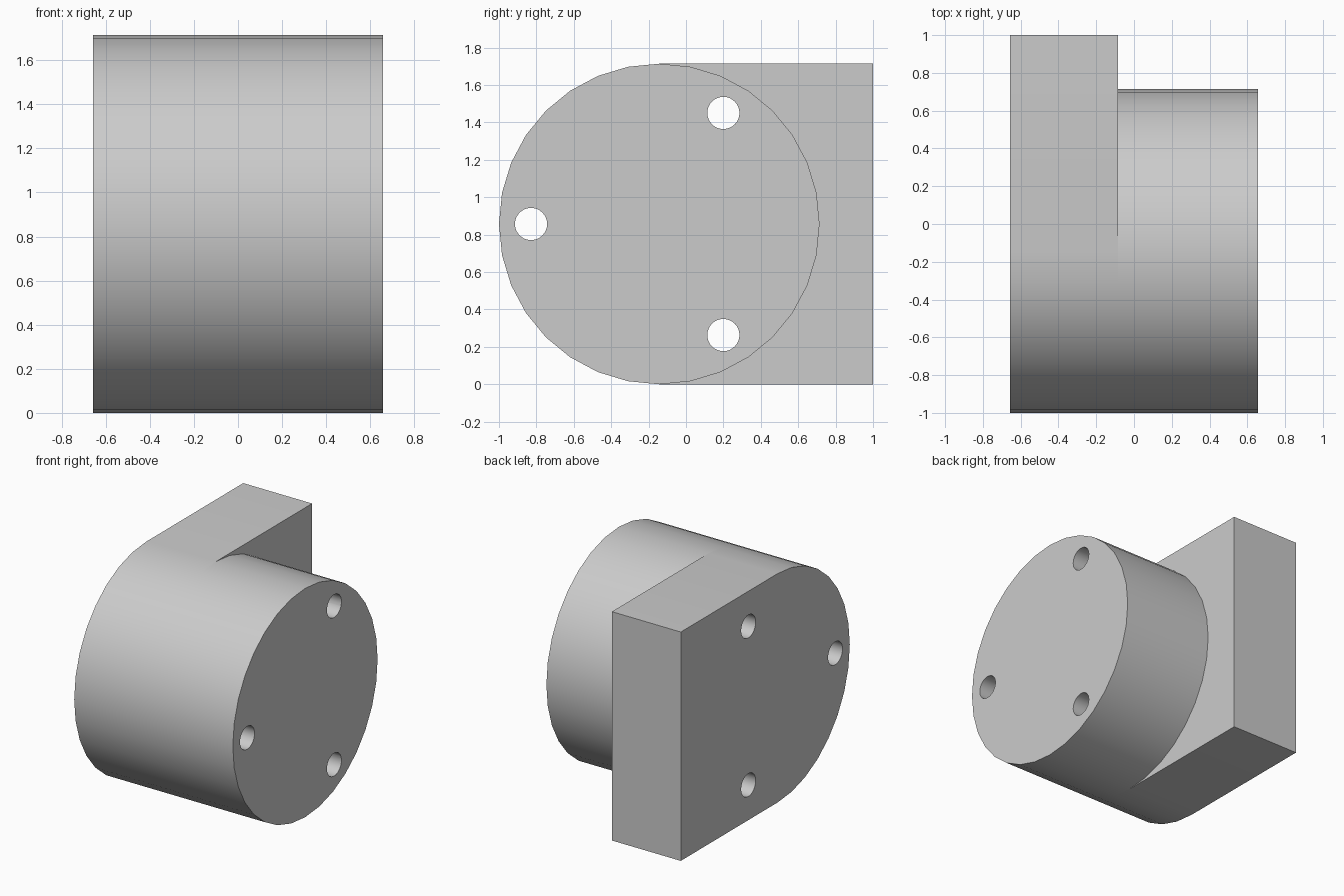
import bpy, bmesh
from math import sin, cos, pi, radians

cube = bpy.data.objects.get("Cube")
if cube:
    bpy.data.objects.remove(cube, do_unlink=True)

R = 0.857            # drum radius
CY, CZ = -0.143, R   # drum axis
HALF = 0.657         # half of the overall width
STEP = -0.086        # inner face of the mounting plate
SEGMENTS = 32

grey = bpy.data.materials.new("plain grey")
grey.use_nodes = True
colour = (0.6, 0.6, 0.6, 1)
grey.diffuse_color = colour
grey.node_tree.nodes["Principled BSDF"].inputs["Base Color"].default_value = colour


def arc(y, z, radius, first, last):
    """Points on a circle, counted in segments."""
    angles = [2 * pi * i / SEGMENTS for i in range(first, last + 1)]
    return [(y + radius * cos(a), z + radius * sin(a)) for a in angles]


def prism(name, profile, x0, x1):
    """Extrude a (y, z) profile along x."""
    bm = bmesh.new()
    face = bm.faces.new([bm.verts.new((x0, y, z)) for y, z in profile])
    cap = bmesh.ops.extrude_face_region(bm, geom=[face])["geom"]
    verts = [v for v in cap if isinstance(v, bmesh.types.BMVert)]
    bmesh.ops.translate(bm, verts=verts, vec=(x1 - x0, 0, 0))
    bmesh.ops.recalc_face_normals(bm, faces=bm.faces)
    mesh = bpy.data.meshes.new(name)
    bm.to_mesh(mesh)
    bm.free()
    mesh.materials.append(grey)
    obj = bpy.data.objects.new(name, mesh)
    bpy.context.collection.objects.link(obj)
    return obj


def combine(target, other, operation):
    """Apply a boolean and remove the helper."""
    mod = target.modifiers.new(operation, 'BOOLEAN')
    mod.operation, mod.object, mod.solver = operation, other, 'EXACT'
    bpy.context.view_layer.update()
    graph = bpy.context.evaluated_depsgraph_get()
    mesh = bpy.data.meshes.new_from_object(target.evaluated_get(graph))
    target.modifiers.clear()
    target.data = mesh
    bpy.data.objects.remove(other, do_unlink=True)


# Mounting plate: half round at the front, square at the back
half_round = arc(CY, CZ, R, SEGMENTS // 4, 3 * SEGMENTS // 4)
body = prism("flange_body", half_round + [(1, 0), (1, 2 * R)], -HALF, STEP)

# Round drum on the plate
drum = prism("drum", arc(CY, CZ, R, 0, SEGMENTS - 1), STEP, HALF)
combine(body, drum, 'UNION')

# Three through holes spaced evenly around the axis
for angle in (60, 180, 300):
    a = radians(angle)
    y, z = CY + 0.8 * R * cos(a), CZ + 0.8 * R * sin(a)
    hole = prism("hole_cutter", arc(y, z, 0.086, 0, SEGMENTS - 1), -1, 1)
    hole.hide_render = True
    combine(body, hole, 'DIFFERENCE')

# Smooth round walls, sharp rims
bpy.ops.object.select_all(action='DESELECT')
body.select_set(True)
bpy.context.view_layer.objects.active = body
bpy.ops.object.shade_smooth_by_angle(angle=radians(30))
